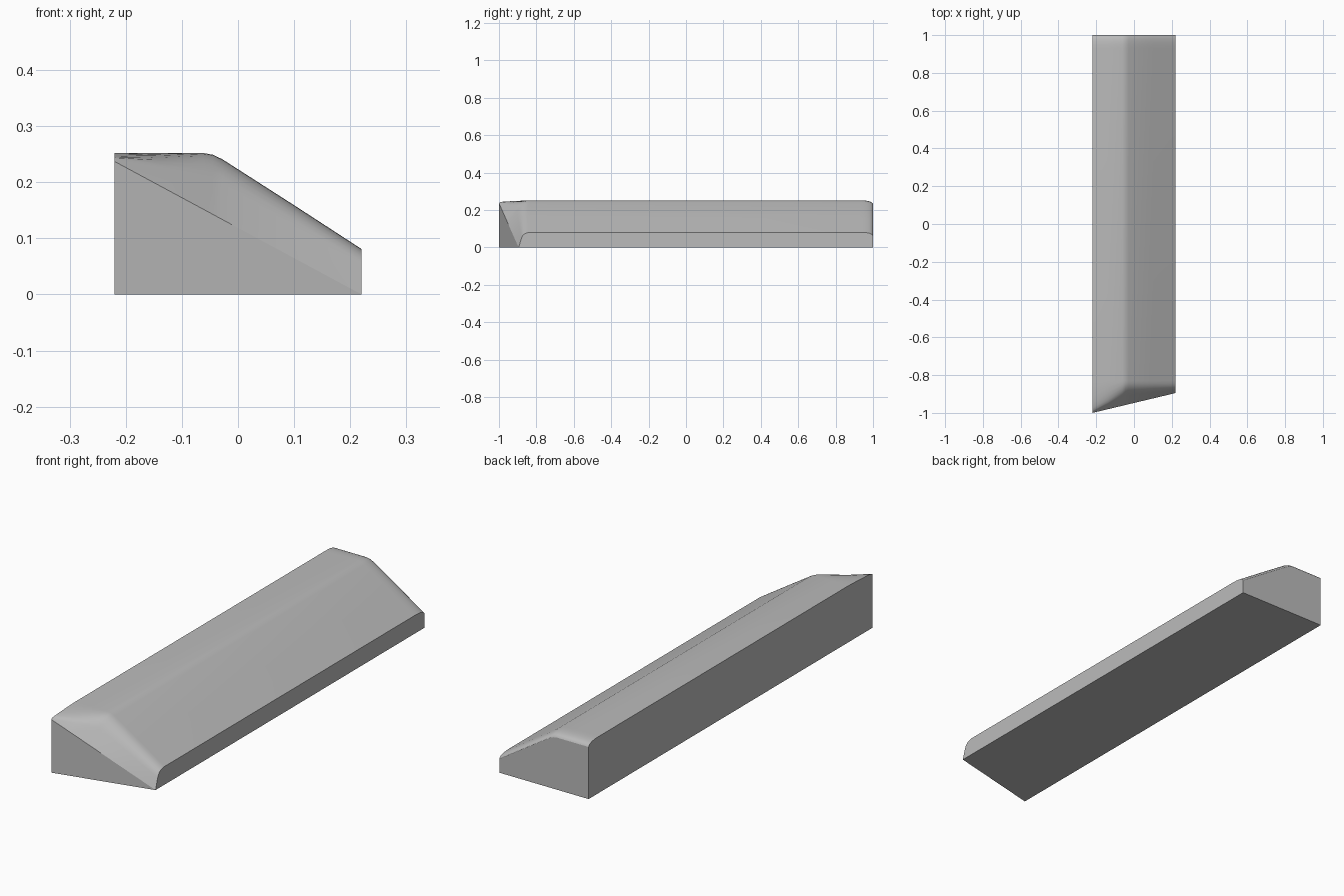
import bpy, bmesh
from mathutils import Vector

cube = bpy.data.objects.get("Cube")
if cube:
    bpy.data.objects.remove(cube, do_unlink=True)

HALF = 0.22
# Top of the cross-section, left wall to low edge: (x, z)
PROFILE = [(-HALF, 0.252), (-0.14, 0.252), (-0.062, 0.252), (-0.045, 0.249),
           (-0.028, 0.241), (0.1, 0.159), (HALF, 0.081)]


def bezier(a, b, c, steps):
    for i in range(steps + 1):
        t = i / steps
        yield a * (1 - t) ** 2 + b * 2 * t * (1 - t) + c * t * t


def rail(x, top):
    """Lengthwise line: front chamfer, shoulder, straight run, rounded back."""
    t = (x + HALF) / (2 * HALF)
    start = Vector((x, -1 + 0.105 * t, 0.237 * (1 - t)))
    k = min(1, (x + HALF) / 0.18)
    corner = Vector((x, -0.99 + 0.12 * k, top - 0.006 * (1 - k)))
    shoulder = Vector((x, -0.83, top))
    points = [start]
    points += bezier(start.lerp(corner, 0.6), corner, shoulder, 6)
    points += bezier(Vector((x, 0.93, top)), Vector((x, 0.995, top)),
                     Vector((x, 1, top - 0.02)), 6)
    return points


bm = bmesh.new()
rails = [[bm.verts.new(p) for p in rail(x, z)] for x, z in PROFILE]

# Smooth upper skin
for a, b in zip(rails, rails[1:]):
    for i in range(len(a) - 1):
        bm.faces.new((a[i], b[i], b[i + 1], a[i + 1])).smooth = True

# Flat walls, ends and base
front_left = bm.verts.new((-HALF, -1, 0))
back_left = bm.verts.new((-HALF, 1, 0))
back_right = bm.verts.new((HALF, 1, 0))
left, right = rails[0], rails[-1]
bm.faces.new([front_left] + left + [back_left])
bm.faces.new(right + [back_right])
bm.faces.new([back_left] + [r[-1] for r in rails] + [back_right])
bm.faces.new([front_left] + [r[0] for r in rails])
bm.faces.new((front_left, right[0], back_right, back_left))
bmesh.ops.recalc_face_normals(bm, faces=bm.faces)

mesh = bpy.data.meshes.new("sloped_block")
bm.to_mesh(mesh)
bm.free()
block = bpy.data.objects.new("sloped_block", mesh)
bpy.context.collection.objects.link(block)

# Single plain colour
grey = bpy.data.materials.new("plain_grey")
grey.use_nodes = True
colour = (0.5, 0.5, 0.5, 1)
grey.diffuse_color = colour
grey.node_tree.nodes["Principled BSDF"].inputs["Base Color"].default_value = colour
mesh.materials.append(grey)
